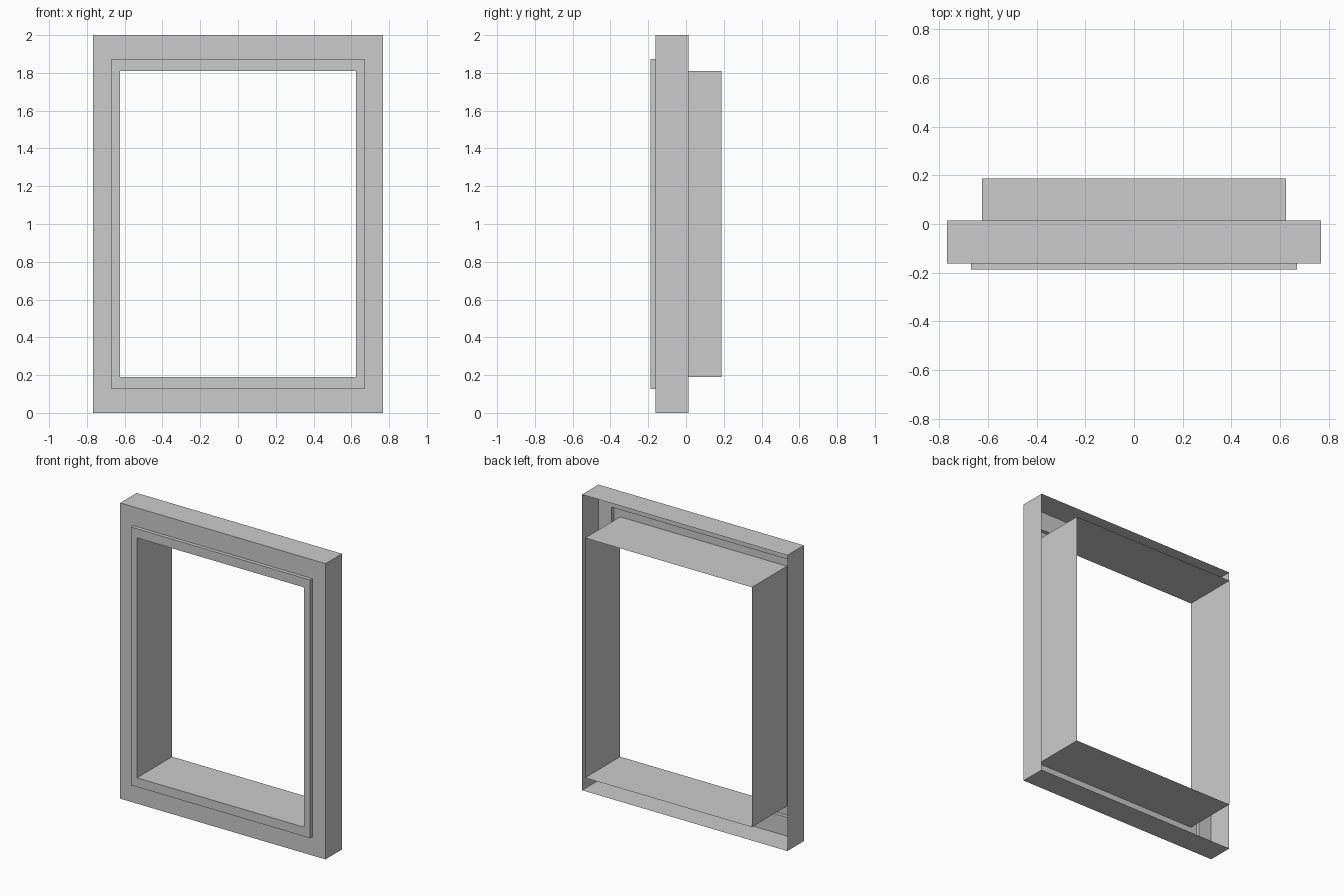
import bpy
import bmesh

cube = bpy.data.objects.get("Cube")
if cube:
    bpy.data.objects.remove(cube, do_unlink=True)

grey = bpy.data.materials.new("light_grey")
grey.use_nodes = True
colour = (0.6, 0.6, 0.6, 1.0)
grey.diffuse_color = colour
grey.node_tree.nodes["Principled BSDF"].inputs["Base Color"].default_value = colour

MID = 1.0  # height of the frame's centre

# Half width and half height of each nested rectangle
OUTER = (0.768, 1.0)
STEP = (0.67, 0.873)
OPENING = (0.624, 0.811)

# Depths from front to back
LIP_Y, FACE_Y, RIM_Y, BACK_Y = -0.187, -0.162, 0.014, 0.187


def sheet_frame(name, profile):
    """Join successive rectangles (size, depth) with thin sheet walls."""
    bm = bmesh.new()
    rings = []
    for (w, h), y in profile:
        corners = ((-w, -h), (w, -h), (w, h), (-w, h))
        rings.append([bm.verts.new((x, y, MID + z)) for x, z in corners])
    for a, b in zip(rings, rings[1:]):
        for i in range(4):
            j = (i + 1) % 4
            bm.faces.new((a[i], a[j], b[j], b[i]))
    mesh = bpy.data.meshes.new(name)
    bm.to_mesh(mesh)
    bm.free()
    mesh.materials.append(grey)
    obj = bpy.data.objects.new(name, mesh)
    bpy.context.scene.collection.objects.link(obj)
    return obj


# Outer rim and flat front face
sheet_frame("outer_frame", [(OUTER, RIM_Y), (OUTER, FACE_Y), (STEP, FACE_Y)])

# Raised lip around the opening
sheet_frame("raised_lip", [(STEP, FACE_Y), (STEP, LIP_Y), (OPENING, LIP_Y)])

# Lining that runs through the opening and out the back
sheet_frame("inner_sleeve", [(OPENING, LIP_Y), (OPENING, BACK_Y)])
